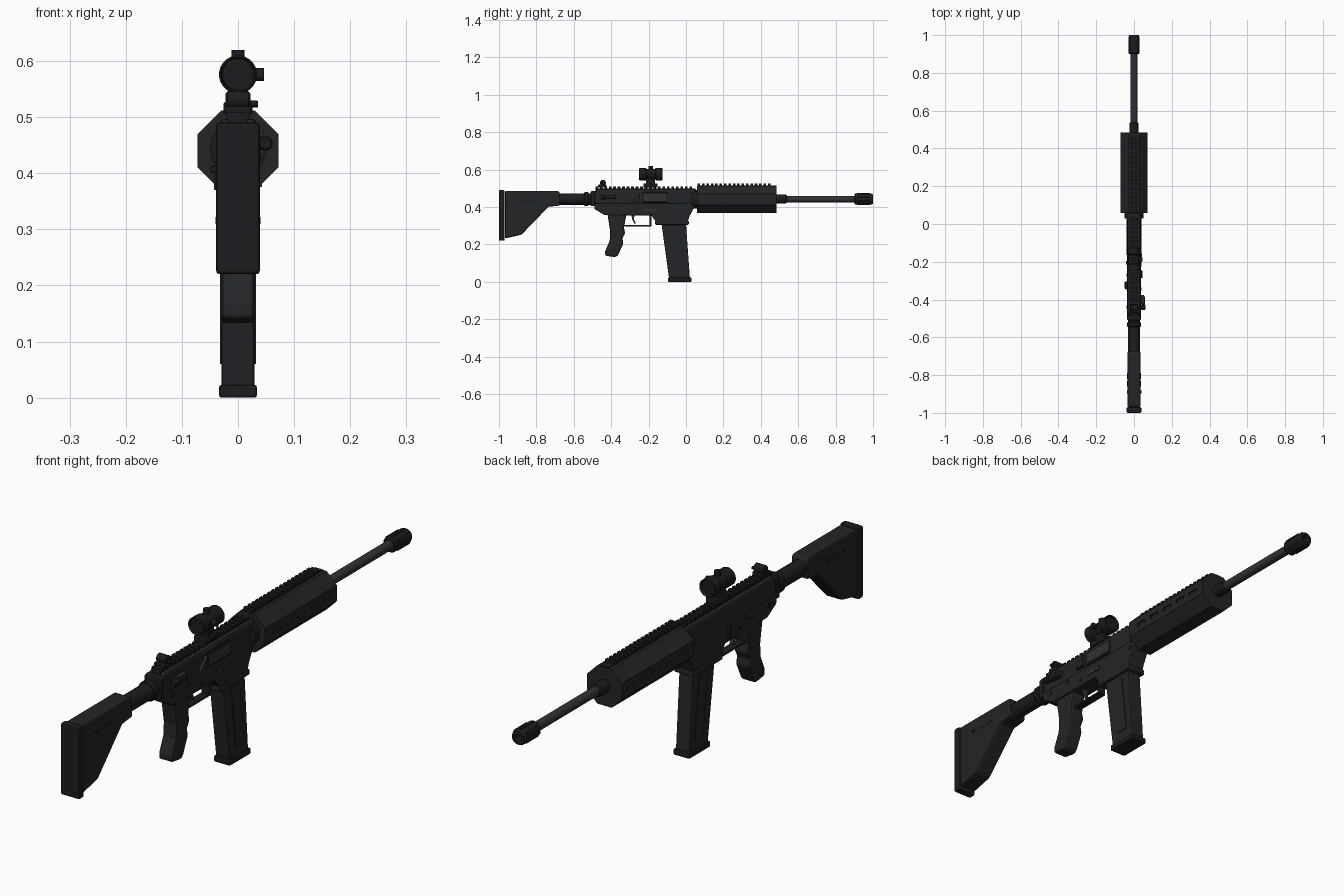
import bpy, bmesh, math
from mathutils import Matrix, Vector


def material(name, r, g, b):
    m = bpy.data.materials.new(name)
    m.diffuse_color = (r, g, b, 1)
    return m


POLYMER = material("polymer", 0.017, 0.018, 0.020)
METAL = material("dark_metal", 0.012, 0.012, 0.013)
STEEL = material("steel", 0.032, 0.032, 0.035)


def finish(name, bm, mat, bevel=0.0, smooth=False):
    bmesh.ops.recalc_face_normals(bm, faces=bm.faces)
    me = bpy.data.meshes.new(name)
    bm.to_mesh(me)
    bm.free()
    ob = bpy.data.objects.new(name, me)
    bpy.context.collection.objects.link(ob)
    me.materials.append(mat)
    if smooth:
        bpy.ops.object.select_all(action='DESELECT')
        ob.select_set(True)
        bpy.context.view_layer.objects.active = ob
        bpy.ops.object.shade_smooth_by_angle(angle=math.radians(35))
    if bevel:
        b = ob.modifiers.new("bevel", 'BEVEL')
        b.width, b.segments, b.limit_method = bevel, 2, 'ANGLE'
    return ob


def add_box(bm, x0, x1, y0, y1, z0, z1):
    m = Matrix.Translation(((x0 + x1) / 2, (y0 + y1) / 2, (z0 + z1) / 2))
    m = m @ Matrix.Diagonal((x1 - x0, y1 - y0, z1 - z0, 1))
    bmesh.ops.create_cube(bm, size=1, matrix=m)


def boxes(name, mat, *items, bevel=0.0):
    bm = bmesh.new()
    for it in items:
        add_box(bm, *it)
    return finish(name, bm, mat, bevel)


def prism(name, mat, pts, x0, x1, bevel=0.0):
    """Side profile of (y, z) points extruded across x."""
    bm = bmesh.new()
    f = bm.faces.new([bm.verts.new((x0, y, z)) for y, z in pts])
    r = bmesh.ops.extrude_face_region(bm, geom=[f])
    vs = [v for v in r["geom"] if isinstance(v, bmesh.types.BMVert)]
    bmesh.ops.translate(bm, vec=(x1 - x0, 0, 0), verts=vs)
    return finish(name, bm, mat, bevel)


def turned(name, mat, axis, centre, profile, n=24):
    """Stack of (position, radius) rings along an axis, capped at both ends."""
    bm = bmesh.new()
    q = Vector((0, 0, 1)).rotation_difference(Vector(axis))
    rings = []
    for t, r in profile:
        ring = []
        for i in range(n):
            a = 2 * math.pi * (i + 0.5) / n
            p = q @ Vector((r * math.cos(a), r * math.sin(a), t))
            ring.append(bm.verts.new(p + Vector(centre)))
        rings.append(ring)
    for a, b in zip(rings, rings[1:]):
        for i in range(n):
            bm.faces.new((a[i], a[(i + 1) % n], b[(i + 1) % n], b[i]))
    bm.faces.new(rings[0])
    bm.faces.new(rings[-1])
    return finish(name, bm, mat, smooth=True)


def rail(name, y0, y1, z, pitch):
    items = [(-0.017, 0.017, y0, y1, z - 0.012, z + 0.004)]
    n = int((y1 - y0) / pitch)
    for i in range(n):
        y = y0 + i * pitch
        items.append((-0.021, 0.021, y, y + pitch * 0.58, z + 0.003, z + 0.014))
    return boxes(name, METAL, *items)


def cut(ob, cutter):
    m = ob.modifiers.new("cut", 'BOOLEAN')
    m.object, m.solver = cutter, 'EXACT'
    cutter.hide_render = True
    cutter.hide_set(True)


Y, X, Z = (0, 1, 0), (1, 0, 0), (0, 0, 1)
AXIS = (0, 0, 0.443)

# Stock with rubber pad
prism("stock", POLYMER, [(-0.968, 0.487), (-0.685, 0.487), (-0.675, 0.478), (-0.675, 0.408),
      (-0.735, 0.402), (-0.88, 0.252), (-0.968, 0.232)], -0.035, 0.035, 0.007)
boxes("butt_pad", METAL, (-0.039, 0.039, -1.0, -0.97, 0.22, 0.49), bevel=0.006)
for s in (-1, 1):
    boxes("stock_slots", METAL, *[(s * 0.035 - 0.001, s * 0.035 + 0.001, y, y + 0.03, 0.43, 0.438)
          for y in (-0.86, -0.82)])
turned("stock_stud", METAL, X, (0, -0.89, 0.435), [(-0.037, 0.008), (0.040, 0.008)], 12)

# Buffer tube and castle nut
turned("buffer_tube", METAL, Y, AXIS, [(-0.70, 0.031), (-0.48, 0.031)])
turned("castle_nut", METAL, Y, AXIS, [(-0.545, 0.034), (-0.54, 0.038), (-0.525, 0.038), (-0.52, 0.034)], 16)
boxes("end_plate", METAL, (-0.036, 0.036, -0.51, -0.487, 0.405, 0.485), bevel=0.006)

# Receiver
prism("upper_receiver", POLYMER, [(-0.49, 0.415), (-0.49, 0.48), (-0.475, 0.497), (0.055, 0.497),
      (0.055, 0.415)], -0.034, 0.034, 0.010)
prism("lower_receiver", POLYMER, [(-0.49, 0.42), (-0.49, 0.39), (-0.435, 0.357), (-0.185, 0.355),
      (-0.160, 0.32), (0.008, 0.32), (0.018, 0.35), (0.045, 0.40), (0.05, 0.42)], -0.036, 0.036, 0.005)
boxes("magwell_lip", POLYMER, (-0.040, 0.040, -0.165, 0.015, 0.305, 0.326), bevel=0.005)
turned("barrel_nut", METAL, Y, AXIS, [(0.03, 0.05), (0.07, 0.05)])
rail("receiver_rail", -0.485, 0.05, 0.495, 0.024)

# Ejection port frame and cover, controls
boxes("ejection_port_frame", METAL, (0.03, 0.038, -0.235, -0.095, 0.425, 0.48), bevel=0.003)
boxes("ejection_port_bolt", STEEL, (0.03, 0.0395, -0.225, -0.105, 0.432, 0.472))
prism("brass_deflector", POLYMER, [(-0.285, 0.43), (-0.245, 0.43), (-0.245, 0.475)], 0.03, 0.046)
turned("forward_assist", METAL, Y, (0.049, 0, 0.453), [(-0.455, 0.010), (-0.45, 0.013), (-0.435, 0.013),
       (-0.43, 0.009), (-0.385, 0.009)], 16)
boxes("assist_housing", POLYMER, (0.03, 0.054, -0.425, -0.375, 0.442, 0.465), bevel=0.003)
boxes("magazine_release", STEEL, (0.034, 0.043, -0.175, -0.155, 0.375, 0.393),
      (0.034, 0.039, -0.225, -0.18, 0.379, 0.391))
boxes("bolt_catch", METAL, (-0.043, -0.034, -0.215, -0.195, 0.37, 0.42), bevel=0.002)
boxes("selector", METAL, (-0.049, -0.034, -0.345, -0.305, 0.40, 0.413), bevel=0.003)
boxes("charging_handle", METAL, (-0.036, 0.036, -0.50, -0.475, 0.472, 0.486), bevel=0.003)
for y, z in ((-0.44, 0.40), (-0.345, 0.406), (-0.27, 0.38), (0.02, 0.395)):
    turned("receiver_pin", METAL, X, (0, y, z), [(-0.039, 0.008), (0.039, 0.008)], 12)

# Pistol grip, trigger and guard
prism("pistol_grip", POLYMER, [(-0.42, 0.362), (-0.318, 0.362), (-0.332, 0.29), (-0.325, 0.26),
      (-0.340, 0.235), (-0.335, 0.205), (-0.365, 0.14), (-0.378, 0.132), (-0.432, 0.14),
      (-0.432, 0.165), (-0.408, 0.22), (-0.405, 0.27)], -0.029, 0.029, 0.010)
boxes("trigger_guard", METAL, (-0.016, 0.016, -0.33, -0.185, 0.296, 0.304),
      (-0.016, 0.016, -0.195, -0.185, 0.296, 0.36), bevel=0.002)
prism("trigger", STEEL, [(-0.292, 0.36), (-0.275, 0.36), (-0.278, 0.335), (-0.268, 0.312),
      (-0.276, 0.312), (-0.288, 0.335)], -0.007, 0.007)

# Magazine
prism("magazine", POLYMER, [(-0.135, 0.34), (0.0, 0.34), (0.0, 0.31), (0.021, 0.015), (-0.09, 0.015),
      (-0.128, 0.29)], -0.029, 0.029, 0.004)
for s in (-1, 1):
    prism("magazine_panel", POLYMER, [(-0.085, 0.295), (-0.035, 0.295), (-0.008, 0.06), (-0.058, 0.06)],
          s * 0.028, s * 0.032)
boxes("magazine_base", METAL, (-0.034, 0.034, -0.097, 0.029, 0.0, 0.023), bevel=0.005)

# Octagonal handguard with vent slots
guard = turned("handguard", POLYMER, Y, (0, 0, 0.44), [(0.058, 0.078), (0.485, 0.078)], 8)
slots = []
for i in range(5):
    y = 0.105 + i * 0.075
    slots.append((-0.09, -0.066, y, y + 0.045, 0.431, 0.446))
    slots.append((0.066, 0.09, y, y + 0.045, 0.431, 0.446))
cut(guard, boxes("slot_cutter", METAL, *slots))
rail("handguard_rail", 0.062, 0.483, 0.511, 0.0235)

# Barrel, collar and muzzle device
turned("barrel", STEEL, Y, AXIS, [(0.45, 0.0175), (0.92, 0.0175)])
turned("barrel_collar", METAL, Y, AXIS, [(0.48, 0.024), (0.533, 0.024), (0.539, 0.019)], 16)
turned("muzzle_device", METAL, Y, AXIS, [(0.90, 0.025), (0.905, 0.029), (0.992, 0.029), (1.0, 0.025),
       (1.0, 0.014), (0.94, 0.012)])
for i in range(6):
    ob = boxes("muzzle_rib", METAL, (-0.006, 0.006, 0.915, 0.985, 0.022, 0.0315))
    ob.matrix_world = Matrix.Translation(AXIS) @ Matrix.Rotation(i * math.pi / 3, 4, 'Y')

# Optic: mount, tube, lenses and knobs
boxes("optic_mount", METAL, (-0.026, 0.026, -0.228, -0.152, 0.505, 0.527),
      (-0.018, 0.018, -0.215, -0.165, 0.52, 0.55), bevel=0.004)
turned("mount_screw", METAL, X, (0, -0.19, 0.523), [(0.02, 0.006), (0.036, 0.006)], 12)
turned("optic_tube", METAL, Y, (0, 0, 0.576), [(-0.238, 0.028), (-0.25, 0.031), (-0.248, 0.034),
       (-0.215, 0.034), (-0.21, 0.029), (-0.165, 0.029), (-0.16, 0.034), (-0.127, 0.034),
       (-0.125, 0.031), (-0.137, 0.028)])
turned("elevation_knob", METAL, Z, (0, -0.188, 0), [(0.60, 0.012), (0.620, 0.012)], 16)
turned("windage_knob", METAL, X, (0, -0.188, 0.576), [(0.025, 0.012), (0.046, 0.012)], 16)

# Folded rear sight
boxes("rear_sight_base", METAL, (-0.022, 0.022, -0.47, -0.425, 0.505, 0.52), bevel=0.003)
turned("rear_sight_drum", METAL, X, (0, -0.444, 0.53), [(-0.022, 0.012), (-0.019, 0.016), (0.019, 0.016),
       (0.022, 0.012)], 16)
turned("rear_sight_knob", METAL, X, (0, -0.444, 0.524), [(0.02, 0.006), (0.034, 0.006)], 12)
